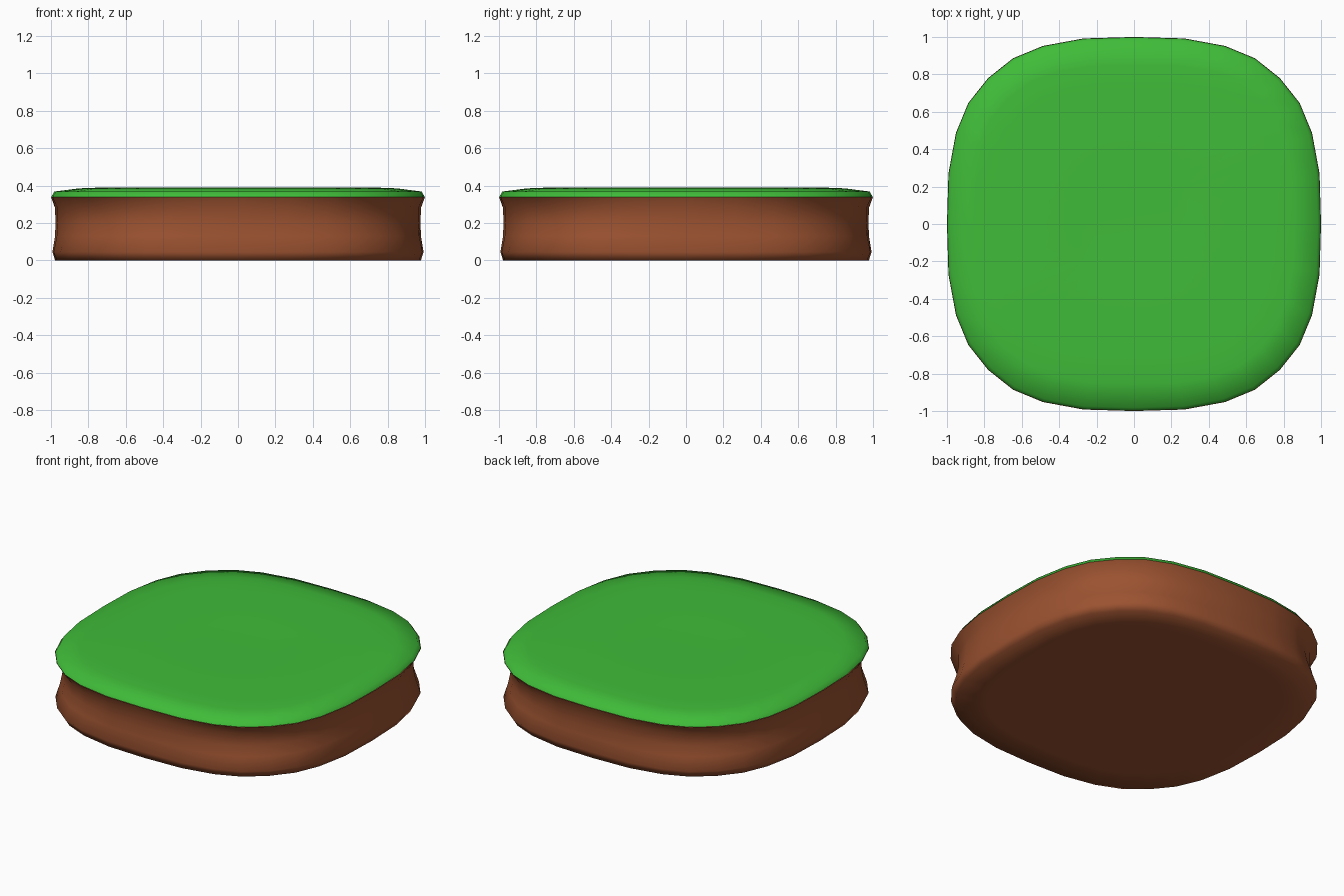
import bpy, bmesh, math

if "Cube" in bpy.data.objects:
    bpy.data.objects.remove(bpy.data.objects["Cube"])

# One eighth of the rounded-square outline, mirrored and turned to 32 points
EIGHTH = [(1, 0), (0.992, 0.27), (0.952, 0.487), (0.886, 0.647), (0.78, 0.78)]
QUARTER = EIGHTH + [(y, x) for x, y in reversed(EIGHTH[1:4])]
OUTLINE = []
for turn in range(4):
    for x, y in QUARTER:
        for _ in range(turn):
            x, y = -y, x
        OUTLINE.append((x, y))
N = len(OUTLINE)


def lofted(name, colour, rings, cap_first, cap_last):
    """rings: (scale at the sides, scale at the corners, z), bottom to top"""
    bm = bmesh.new()
    loops = []
    for side, corner, z in rings:
        loop = []
        for x, y in OUTLINE:
            k = math.sin(2 * math.atan2(y, x)) ** 2
            s = side + (corner - side) * k
            loop.append(bm.verts.new((x * s, y * s, z)))
        loops.append(loop)
    for a, b in zip(loops, loops[1:]):
        for i in range(N):
            j = (i + 1) % N
            bm.faces.new((a[i], a[j], b[j], b[i]))
    if cap_first:
        bm.faces.new(list(reversed(loops[0])))
    if cap_last:
        bm.faces.new(loops[-1])
    for f in bm.faces:
        f.smooth = True
    mesh = bpy.data.meshes.new(name)
    bm.to_mesh(mesh)
    bm.free()
    mat = bpy.data.materials.new(name + "_colour")
    mat.diffuse_color = colour
    mat.use_nodes = True
    mat.node_tree.nodes["Principled BSDF"].inputs["Base Color"].default_value = mat.diffuse_color
    mesh.materials.append(mat)
    obj = bpy.data.objects.new(name, mesh)
    bpy.context.collection.objects.link(obj)
    return obj


# Earth body: flat underside, bulging foot, shallow waist, flared lip
lofted("earth_body", (0.33, 0.085, 0.03, 1), [
    (0.80, 0.80, 0.0),
    (0.978, 0.972, 0.0),
    (0.992, 0.998, 0.045),
    (0.978, 0.972, 0.13),
    (0.976, 0.958, 0.20),
    (0.978, 0.958, 0.28),
    (1.0, 1.0, 0.34),
], True, False)

# Grass top: thin rim, gentle slope, slightly dished centre
lofted("grass_top", (0.05, 0.5, 0.04, 1), [
    (0.998, 0.998, 0.34),
    (0.982, 0.982, 0.368),
    (0.85, 0.86, 0.385),
    (0.72, 0.74, 0.39),
    (0.30, 0.30, 0.385),
], False, True)
